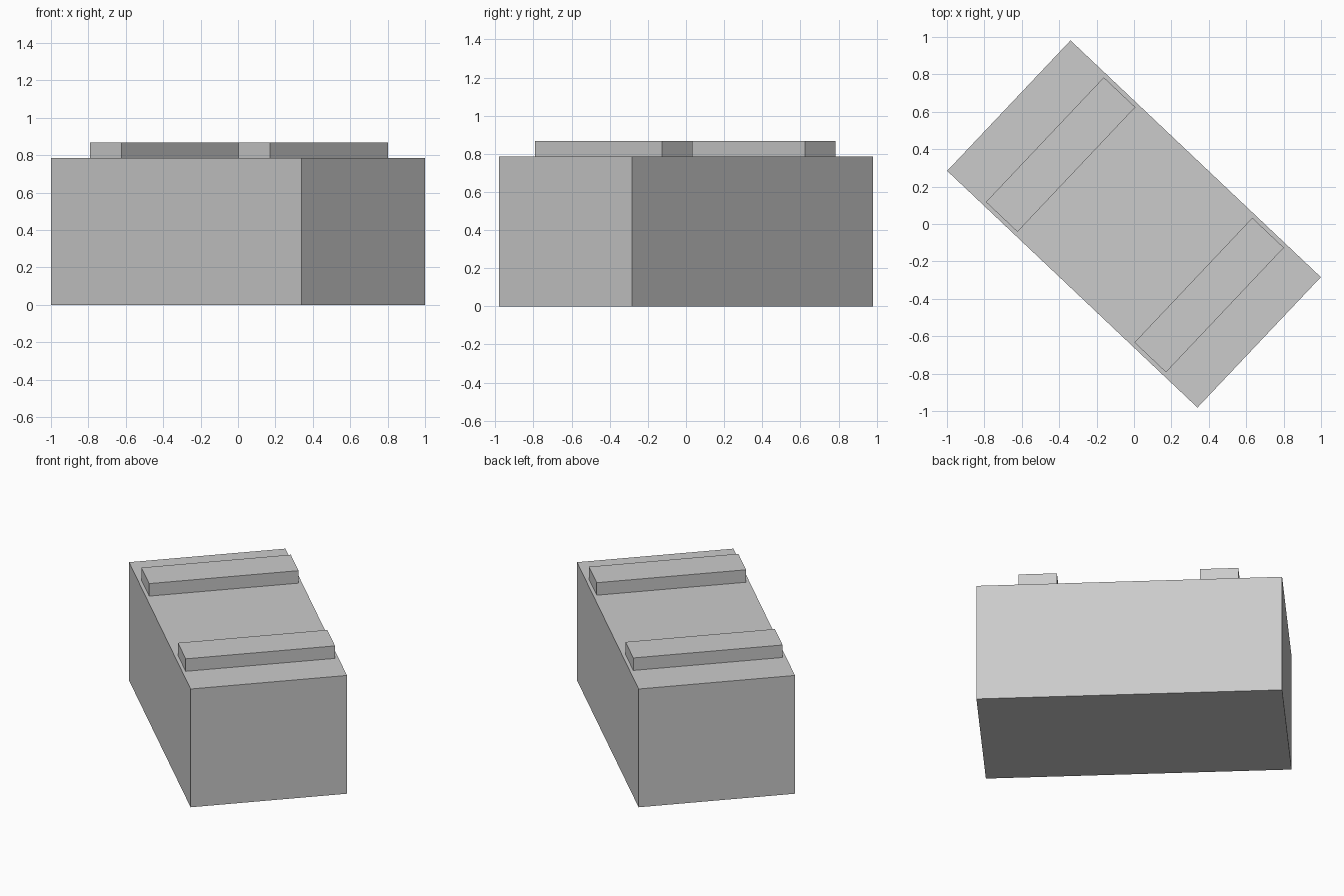
import bpy
from math import radians
from mathutils import Matrix

old = bpy.data.objects.get("Cube")
if old:
    bpy.data.objects.remove(old, do_unlink=True)

grey = bpy.data.materials.new("light_grey")
grey.use_nodes = True
grey.diffuse_color = (0.6, 0.6, 0.6, 1)
grey.node_tree.nodes["Principled BSDF"].inputs["Base Color"].default_value = (0.6, 0.6, 0.6, 1)

TURN = radians(-43.4)      # whole model is turned in plan
BODY_TOP = 0.785
STRIP_TOP = 0.868


def block(name, along, length, width, bottom, top):
    """Flat-sided block at a distance along the turned long axis."""
    turn = Matrix.Rotation(TURN, 4, "Z")
    centre = turn @ Matrix.Translation((along, 0, (bottom + top) / 2))
    bpy.ops.mesh.primitive_cube_add(size=1, location=centre.translation, rotation=(0, 0, TURN))
    obj = bpy.context.object
    obj.name = name
    obj.scale = (length, width, top - bottom)
    bpy.ops.object.transform_apply(location=False, rotation=False, scale=True)
    obj.data.materials.append(grey)
    return obj


# Main building block
block("body", 0, 1.842, 0.96, 0, BODY_TOP)

# Raised strips across the roof
for name, along in (("roof_strip_back", -0.54), ("roof_strip_front", 0.553)):
    block(name, along, 0.232, 0.917, BODY_TOP, STRIP_TOP)
